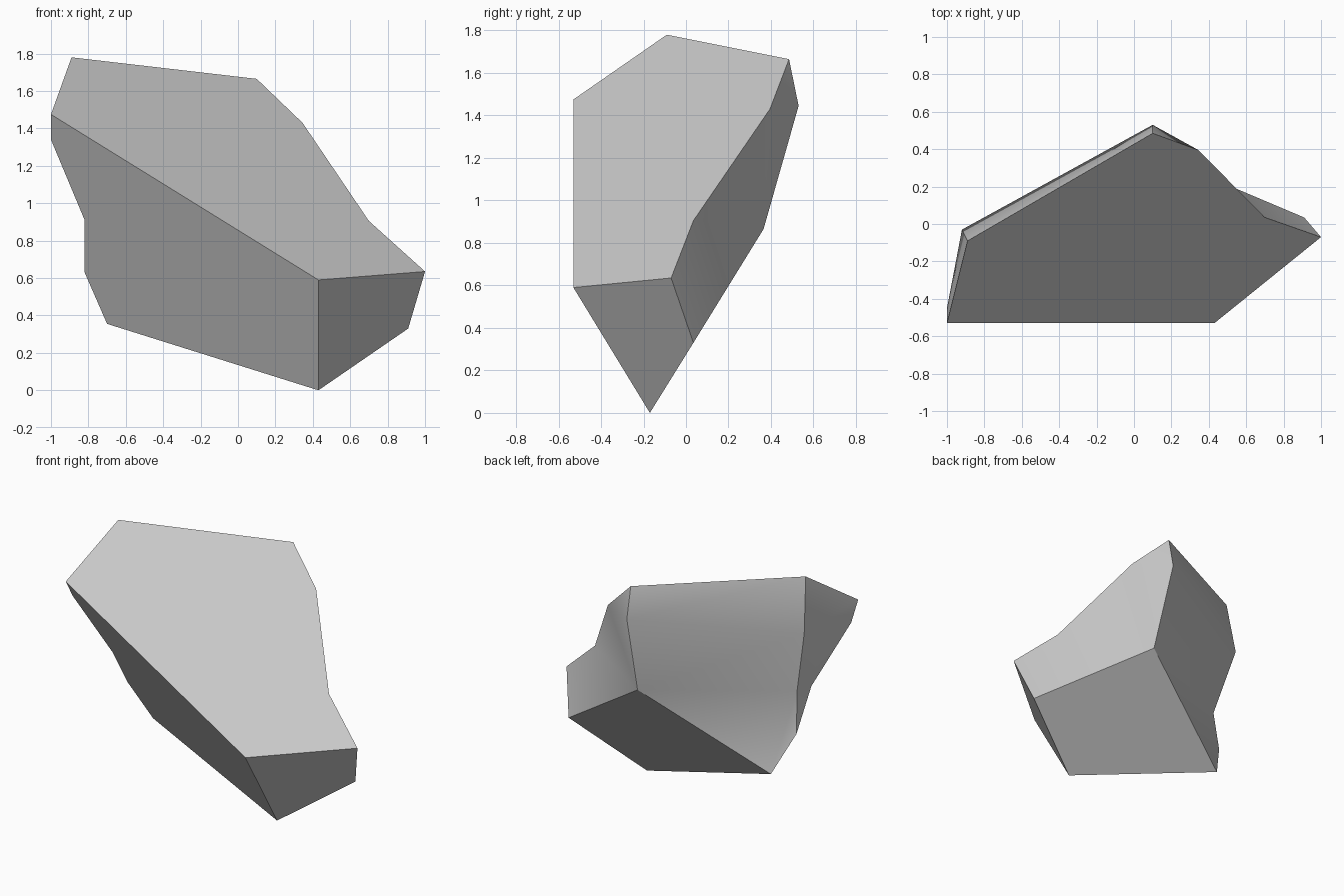
import bpy
import bmesh
import math

cube = bpy.data.objects.get("Cube")
if cube:
    bpy.data.objects.remove(cube, do_unlink=True)


def flat_material(name, value):
    """Plain grey material, same colour in viewport and render."""
    colour = (value, value, value, 1)
    material = bpy.data.materials.new(name)
    material.use_nodes = True
    material.diffuse_color = colour
    material.node_tree.nodes["Principled BSDF"].inputs["Base Color"].default_value = colour
    return material


# Corners of the chipped stone
corners = {
    # rim of the large sloping cleavage plane
    "A": (-1, -.53, 1.475), "B": (-.89, -.09, 1.78), "C": (.1, .485, 1.665),
    "D": (.345, .395, 1.43), "E": (.7, .035, .905), "F": (1, -.07, .635),
    "G": (.43, -.53, .59),
    # lower edge of the front plane
    "H": (.43, -.17, 0), "J": (-.7, .035, .355), "K": (-.82, -.085, .63),
    "L": (-.82, -.255, .91), "N": (-1, -.45, 1.34),
    # ridge corners around the back
    "I": (.91, .035, .33), "P": (.1, .53, 1.445), "R": (.13, .365, .865),
    "S": (-.92, -.03, 1.4), "T": (-.8, -.12, .92),
}

# Facets, each listed by its corners
facets = {
    "cleavage_plane": ["ABCDEFG"],
    "front_plane": ["AGHJKLN"],
    "right_end": ["GFIH"],
    "underside": ["HIRJ"],
    "back": ["BSPC", "STRP", "TKJR"],
    "left_side": ["ANSB", "NLTS", "LKT"],
    "right_side": ["CPD", "DPRE", "ERIF"],
}

bm = bmesh.new()
verts = {key: bm.verts.new(point) for key, point in corners.items()}
for group in facets.values():
    for loop in group:
        bm.faces.new([verts[key] for key in loop])
bmesh.ops.recalc_face_normals(bm, faces=bm.faces[:])

mesh = bpy.data.meshes.new("rock")
bm.to_mesh(mesh)
bm.free()
mesh.materials.append(flat_material("stone grey", .6))

rock = bpy.data.objects.new("rock", mesh)
bpy.context.collection.objects.link(rock)

# Soft shading across shallow facets, crisp main ridges
bpy.ops.object.select_all(action="DESELECT")
rock.select_set(True)
bpy.context.view_layer.objects.active = rock
bpy.ops.object.shade_smooth_by_angle(angle=math.radians(30))
